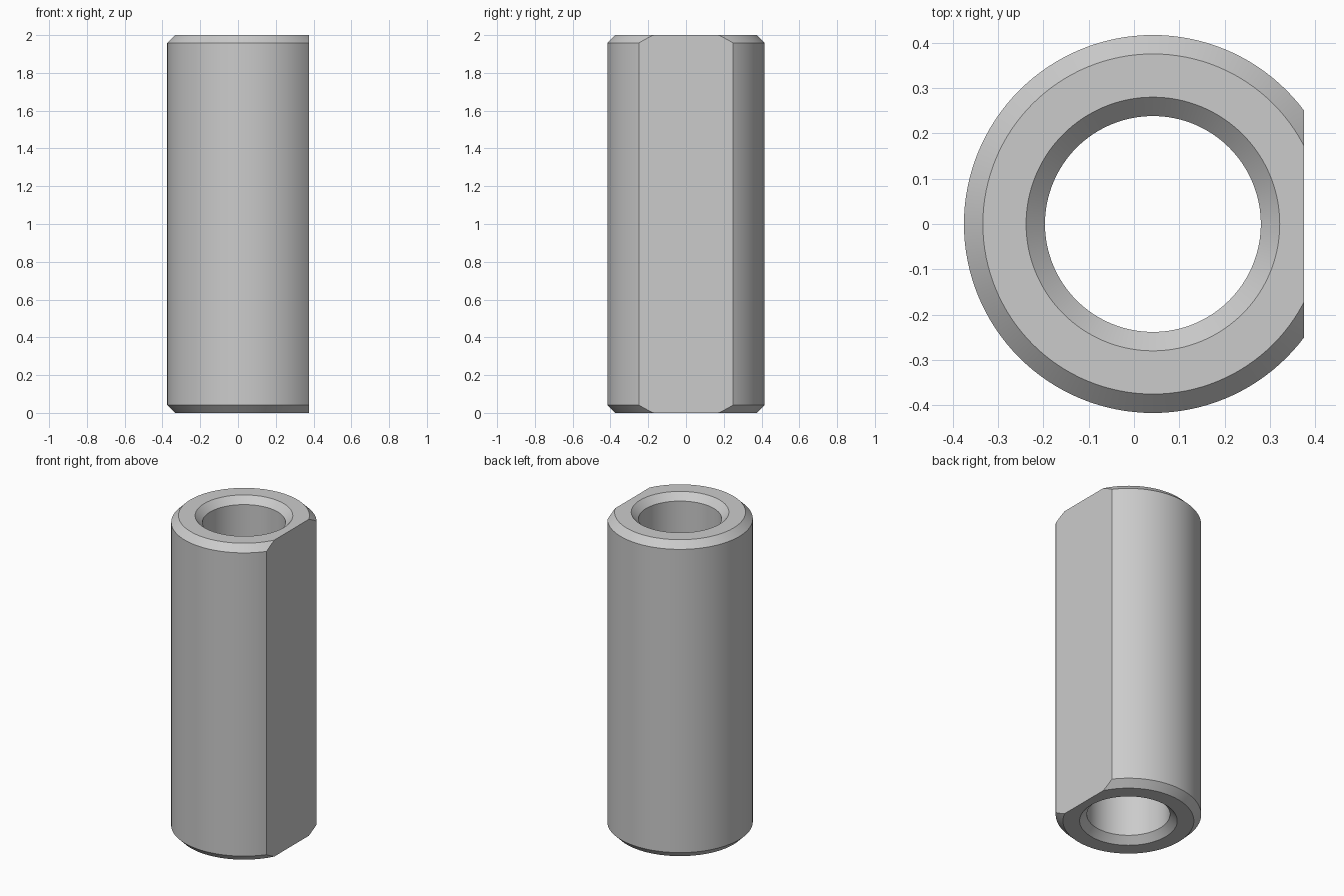
import bpy
import bmesh
import math
from mathutils import Vector

cube = bpy.data.objects.get("Cube")
if cube:
    bpy.data.objects.remove(cube, do_unlink=True)

# Dimensions
HEIGHT = 2.0
OUTER = 0.4167
BORE = 0.238
CHAMFER = 0.0417
FLAT_X = 0.375
AXIS_X = OUTER - FLAT_X
SEGMENTS = 128

# Plain grey metal
grey = bpy.data.materials.new("grey metal")
grey.use_nodes = True
colour = (0.6, 0.6, 0.6, 1)
grey.diffuse_color = colour
grey.node_tree.nodes["Principled BSDF"].inputs["Base Color"].default_value = colour

# Wall section with chamfered rims, turned around the axis
half = [(BORE, CHAMFER), (BORE + CHAMFER, 0), (OUTER - CHAMFER, 0), (OUTER, CHAMFER)]
section = half + [(r, HEIGHT - z) for r, z in reversed(half)]

bm = bmesh.new()
rings = []
for i in range(SEGMENTS):
    a = math.tau * i / SEGMENTS
    rings.append([bm.verts.new((AXIS_X + r * math.cos(a), r * math.sin(a), z))
                  for r, z in section])
for i, ring in enumerate(rings):
    following = rings[(i + 1) % SEGMENTS]
    for j in range(len(section)):
        k = (j + 1) % len(section)
        bm.faces.new((ring[j], following[j], following[k], ring[k]))

# Flat cut along one side
cut = bmesh.ops.bisect_plane(
    bm, geom=bm.verts[:] + bm.edges[:] + bm.faces[:],
    plane_co=Vector((FLAT_X, 0, 0)), plane_no=Vector((1, 0, 0)), clear_outer=True)
rim = [e for e in cut["geom_cut"] if isinstance(e, bmesh.types.BMEdge)]
bmesh.ops.contextual_create(bm, geom=rim)
bmesh.ops.recalc_face_normals(bm, faces=bm.faces[:])

mesh = bpy.data.meshes.new("sleeve")
bm.to_mesh(mesh)
bm.free()
mesh.materials.append(grey)
sleeve = bpy.data.objects.new("sleeve", mesh)
bpy.context.collection.objects.link(sleeve)

# Smooth curved walls, sharp rims
bpy.ops.object.select_all(action="DESELECT")
sleeve.select_set(True)
bpy.context.view_layer.objects.active = sleeve
bpy.ops.object.shade_smooth_by_angle(angle=math.radians(25))
